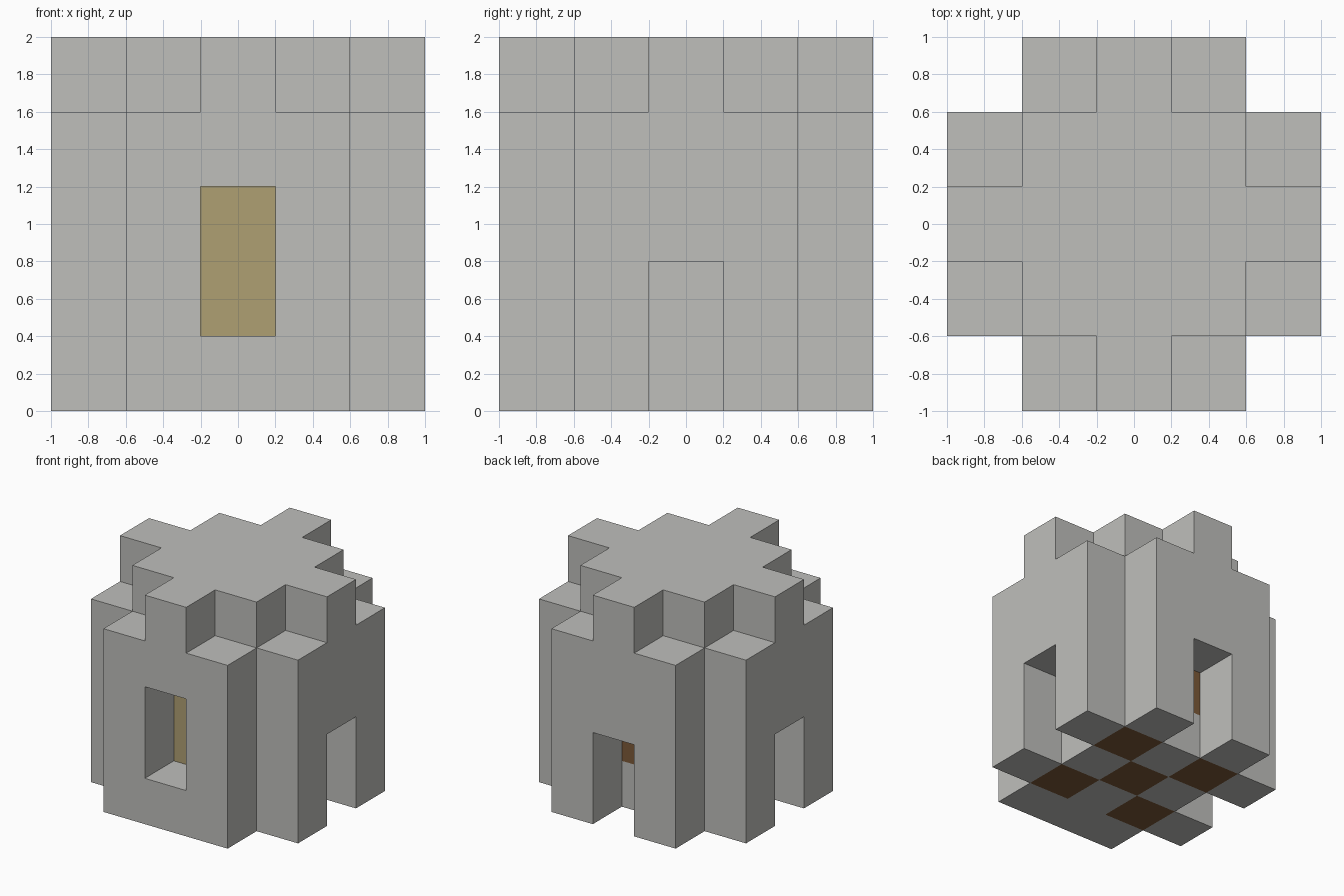
import bpy
import bmesh
from math import radians
from mathutils import Matrix, Vector

default = bpy.data.objects.get("Cube")
if default:
    bpy.data.objects.remove(default, do_unlink=True)

U = 0.4  # one building block


def make_material(name, rgb):
    mat = bpy.data.materials.new(name)
    mat.use_nodes = True
    mat.diffuse_color = (*rgb, 1)
    bsdf = next(n for n in mat.node_tree.nodes if n.type == 'BSDF_PRINCIPLED')
    bsdf.inputs["Base Color"].default_value = (*rgb, 1)
    return mat


stone = make_material("grey stone", (0.52, 0.52, 0.50))
tan = make_material("tan shutter", (0.43, 0.35, 0.17))
wood = make_material("brown wood", (0.20, 0.10, 0.04))


def finish(bm, name, materials):
    mesh = bpy.data.meshes.new(name)
    bm.normal_update()
    bm.to_mesh(mesh)
    bm.free()
    for mat in materials:
        mesh.materials.append(mat)
    obj = bpy.data.objects.new(name, mesh)
    bpy.context.collection.objects.link(obj)
    return obj


# Central tower: a block cut along the building grid, then coloured by cell
bm = bmesh.new()
bmesh.ops.create_cube(bm, size=1, matrix=Matrix.Translation((0, 0, 2.5 * U))
                      @ Matrix.Diagonal((3 * U, 3 * U, 5 * U, 1)))
cuts = [(axis, s * U / 2) for axis in (0, 1) for s in (-1, 1)]
cuts += [(2, k * U) for k in (1, 2, 3)]
for axis, offset in cuts:
    normal = Vector((0, 0, 0))
    normal[axis] = 1
    bmesh.ops.bisect_plane(bm, geom=bm.verts[:] + bm.edges[:] + bm.faces[:],
                           plane_co=normal * offset, plane_no=normal)
bm.normal_update()
for face in bm.faces:
    c, n = face.calc_center_median(), face.normal
    middle = abs(c.x) < U / 2
    if n.z < -0.5 and middle == (abs(c.y) < U / 2):
        face.material_index = 2      # chequered underside
    elif n.y < -0.5 and middle and U < c.z < 3 * U:
        face.material_index = 1      # shutter behind the window
    elif n.y > 0.5 and middle and U < c.z < 2 * U:
        face.material_index = 2      # board behind the back door
finish(bm, "central_tower", [stone, tan, wood])


# Outer walls: half a profile in blocks, extruded back to the tower, mirrored
TOP = [(1.5, 0), (1.5, 4), (0.5, 4), (0.5, 5), (0, 5)]
DOOR = [(0, 2), (0.5, 2), (0.5, 0)] + TOP
WINDOW = [(0, 3), (0.5, 3), (0.5, 1), (0, 1), (0, 0)] + TOP


def wall(name, half_profile, angle):
    bm = bmesh.new()
    front = [bm.verts.new((x * U, -2.5 * U, z * U)) for x, z in half_profile]
    back = [bm.verts.new((x * U, -1.5 * U, z * U)) for x, z in half_profile]
    bm.faces.new(front)
    count = len(front)
    for i in range(count):
        j = (i + 1) % count
        if front[i].co.x + front[j].co.x > 0:   # leave the mirror seam open
            bm.faces.new((front[j], front[i], back[i], back[j]))
    obj = finish(bm, name, [stone])
    obj.rotation_euler.z = radians(angle)
    mirror = obj.modifiers.new("mirror", 'MIRROR')
    mirror.use_clip = True


wall("front_window_wall", WINDOW, 0)
for name, angle in (("left_door_wall", 90), ("back_door_wall", 180), ("right_door_wall", 270)):
    wall(name, DOOR, angle)
